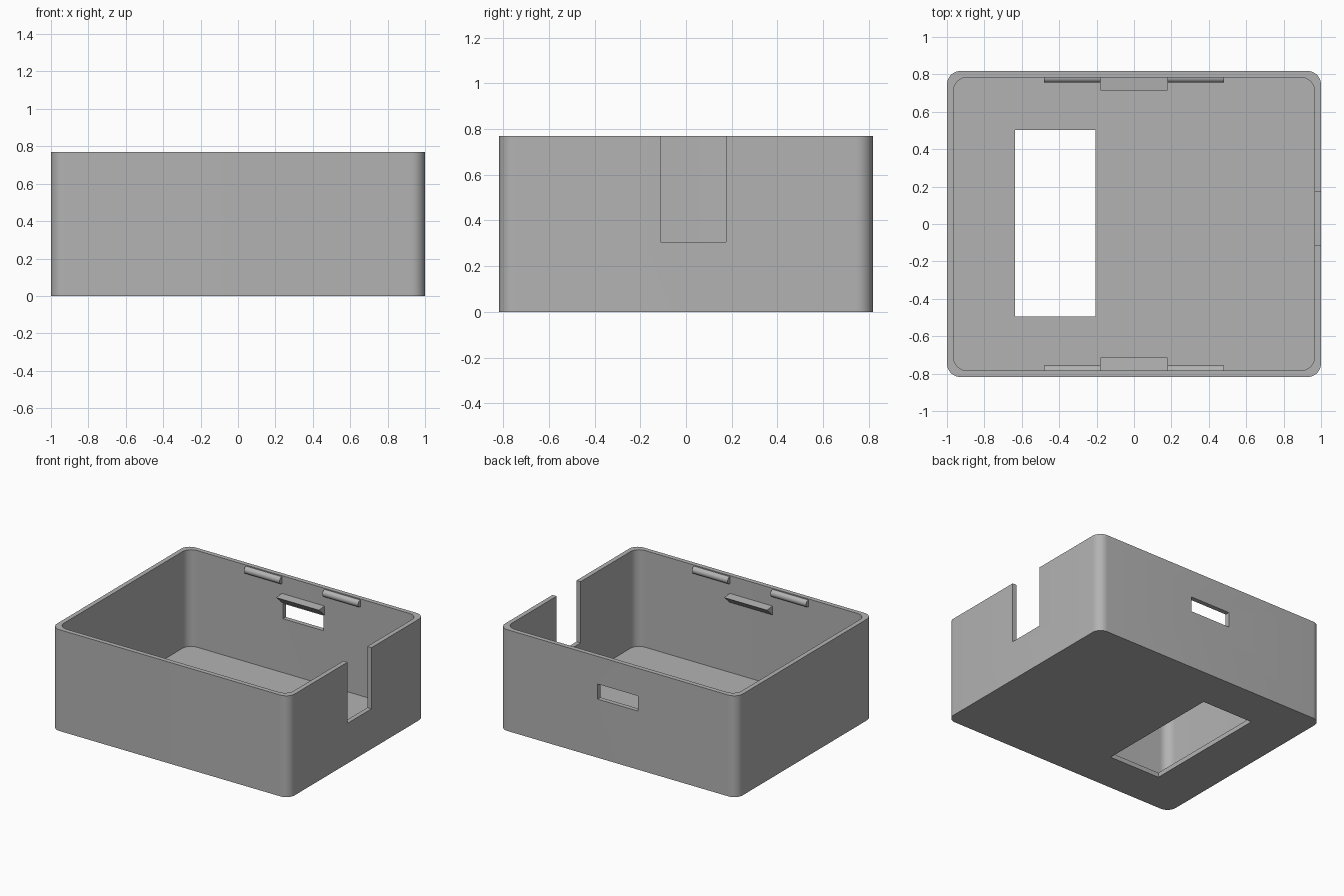
import bpy, bmesh, math

if "Cube" in bpy.data.objects:
    bpy.data.objects.remove(bpy.data.objects["Cube"], do_unlink=True)

HALF_X, HALF_Y, HEIGHT = 1.0, 0.818, 0.77
WALL, FLOOR, RADIUS = 0.035, 0.035, 0.072
INNER_Y = HALF_Y - WALL

grey = bpy.data.materials.new("grey plastic")
grey.use_nodes = True
COLOUR = (0.45, 0.45, 0.45, 1)
grey.diffuse_color = COLOUR
grey.node_tree.nodes["Principled BSDF"].inputs["Base Color"].default_value = COLOUR


def prism(name, base, offset):
    """Extrude a closed 3D outline by an offset into a solid."""
    bm = bmesh.new()
    face = bm.faces.new([bm.verts.new(p) for p in base])
    moved = bmesh.ops.extrude_face_region(bm, geom=[face])["geom"]
    verts = [g for g in moved if isinstance(g, bmesh.types.BMVert)]
    bmesh.ops.translate(bm, vec=offset, verts=verts)
    bmesh.ops.recalc_face_normals(bm, faces=bm.faces)
    mesh = bpy.data.meshes.new(name)
    bm.to_mesh(mesh)
    bm.free()
    mesh.materials.append(grey)
    obj = bpy.data.objects.new(name, mesh)
    bpy.context.collection.objects.link(obj)
    return obj


def rounded_box(name, hx, hy, z0, z1, r, steps=10):
    outline = []
    for quarter, (sx, sy) in enumerate([(1, 1), (-1, 1), (-1, -1), (1, -1)]):
        for i in range(steps + 1):
            a = (quarter + i / steps) * math.pi / 2
            outline.append((sx * (hx - r) + r * math.cos(a),
                            sy * (hy - r) + r * math.sin(a), z0))
    return prism(name, outline, (0, 0, z1 - z0))


def box(name, x0, x1, y0, y1, z0, z1):
    return prism(name, [(x0, y0, z0), (x1, y0, z0), (x1, y1, z0), (x0, y1, z0)],
                 (0, 0, z1 - z0))


def smooth(obj):
    bpy.ops.object.select_all(action="DESELECT")
    obj.select_set(True)
    bpy.context.view_layer.objects.active = obj
    bpy.ops.object.shade_smooth_by_angle(angle=math.radians(30))


# Open case: cavity, side notch, floor window and rear slot are cut away
case = rounded_box("case_shell", HALF_X, HALF_Y, 0, HEIGHT, RADIUS)
cutters = [
    rounded_box("cavity_cutter", HALF_X - WALL, INNER_Y, FLOOR, 1, RADIUS),
    box("side_notch_cutter", 0.9, 1.1, -0.112, 0.175, 0.305, 1),
    box("floor_window_cutter", -0.635, -0.205, -0.495, 0.503, -0.1, 0.1),
    box("rear_slot_cutter", -0.17, 0.17, 0.7, 0.9, 0.445, 0.56),
]
bpy.context.view_layer.objects.active = case
for cutter in cutters:
    cutter.hide_render = True
    mod = case.modifiers.new(cutter.name, "BOOLEAN")
    mod.operation, mod.solver, mod.object = "DIFFERENCE", "EXACT", cutter
    bpy.ops.object.modifier_apply(modifier=mod.name)
    bpy.data.objects.remove(cutter, do_unlink=True)
smooth(case)

# Round snap ridges and wedge catches on the front and back inner walls
RIDGE_R, RIDGE_Z = 0.027, 0.735
for side, s in (("back", 1), ("front", -1)):
    arc = [math.pi * i / 12 for i in range(13)]
    for hand, x0 in (("right", -0.48), ("left", 0.18)):
        profile = [(x0, s * (INNER_Y - RIDGE_R * math.sin(a)),
                    RIDGE_Z + RIDGE_R * math.cos(a)) for a in arc]
        smooth(prism(f"{side}_{hand}_ridge", profile, (0.3, 0, 0)))
    wedge = [(-0.18, s * INNER_Y, 0.635), (-0.18, s * 0.714, 0.63),
             (-0.18, s * INNER_Y, 0.567)]
    prism(f"{side}_catch", wedge, (0.36, 0, 0))
